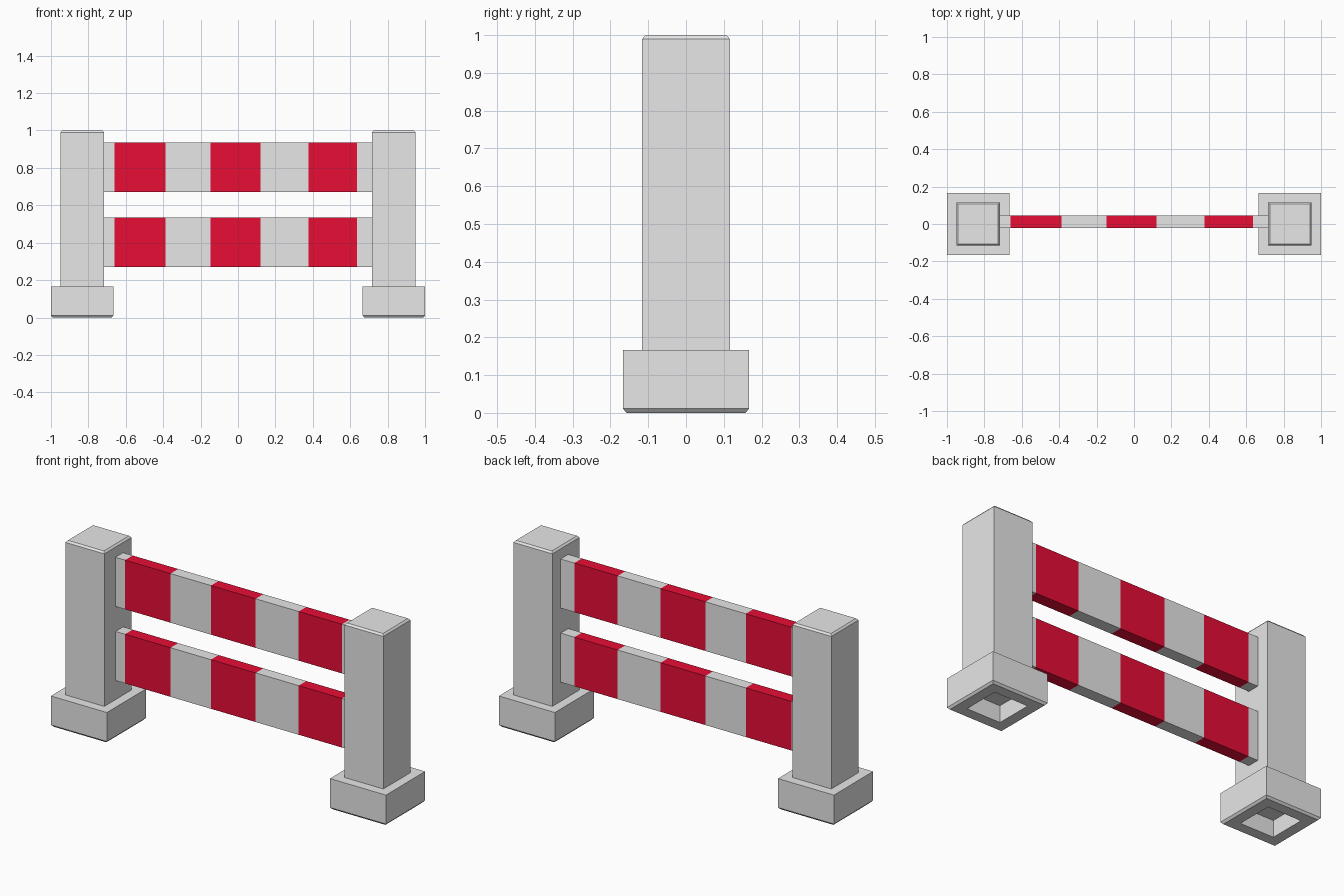
import bpy, bmesh
from mathutils import Vector

if "Cube" in bpy.data.objects:
    bpy.data.objects.remove(bpy.data.objects["Cube"])


def material(name, rgb):
    m = bpy.data.materials.new(name)
    m.diffuse_color = (*rgb, 1)
    m.use_nodes = True
    m.node_tree.nodes["Principled BSDF"].inputs["Base Color"].default_value = m.diffuse_color
    return m


GREY = material("pale grey", (0.8, 0.8, 0.8))
RED = material("warning red", (0.8, 0.004, 0.035))


def finish(name, bm, mats):
    bmesh.ops.recalc_face_normals(bm, faces=bm.faces)
    me = bpy.data.meshes.new(name)
    bm.to_mesh(me)
    bm.free()
    for m in mats:
        me.materials.append(m)
    ob = bpy.data.objects.new(name, me)
    bpy.context.collection.objects.link(ob)
    return ob


def square_loft(name, cx, profile):
    """Stack of squares (half width, height), capped at both ends."""
    bm = bmesh.new()
    rings = [[bm.verts.new((cx + sx * h, sy * h, z))
              for sx, sy in ((-1, -1), (1, -1), (1, 1), (-1, 1))]
             for h, z in profile]
    for a, b in zip(rings, rings[1:]):
        for i in range(4):
            j = (i + 1) % 4
            bm.faces.new((a[i], a[j], b[j], b[i]))
    bm.faces.new(rings[0])
    bm.faces.new(rings[-1])
    return finish(name, bm, [GREY])


# Posts with chamfered tops, and feet with a square recess underneath
for side, cx in (("left", -0.833), ("right", 0.833)):
    square_loft(side + "_foot", cx, [(0.1, 0.09), (0.1, 0), (0.157, 0),
                                     (0.167, 0.011), (0.167, 0.167)])
    square_loft(side + "_post", cx, [(0.116, 0.167), (0.116, 0.99), (0.107, 1.0)])

# Striped boards between the posts
STRIPES = [(-0.66, -0.388), (-0.147, 0.12), (0.377, 0.635)]
for name, z0, z1 in (("lower_board", 0.27, 0.535), ("upper_board", 0.67, 0.935)):
    bm = bmesh.new()
    bmesh.ops.create_cube(bm, size=1)
    bmesh.ops.scale(bm, vec=(1.436, 0.065, z1 - z0), verts=bm.verts)
    bmesh.ops.translate(bm, vec=(0, 0.012, (z0 + z1) / 2), verts=bm.verts)
    for x in (x for s in STRIPES for x in s):
        bmesh.ops.bisect_plane(bm, geom=bm.verts[:] + bm.edges[:] + bm.faces[:],
                               plane_co=Vector((x, 0, 0)), plane_no=Vector((1, 0, 0)))
    for f in bm.faces:
        x = f.calc_center_median().x
        f.material_index = int(any(a < x < b for a, b in STRIPES))
    finish(name, bm, [GREY, RED])
